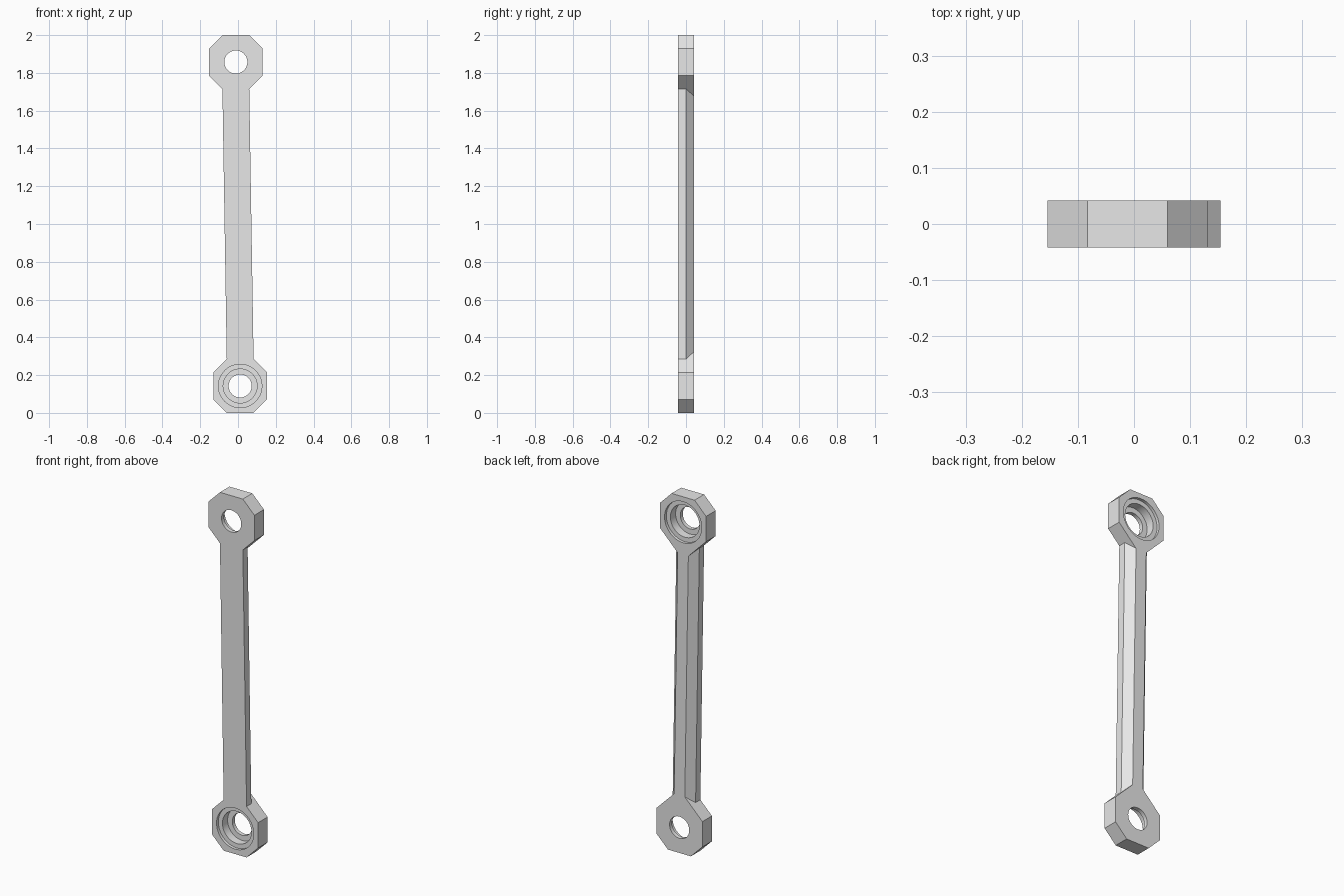
import bpy, bmesh, math

cube = bpy.data.objects.get("Cube")
if cube:
    bpy.data.objects.remove(cube, do_unlink=True)

HALF = 0.1425      # half size of an octagonal eye
FLAT = 0.071       # half length of an octagon side, also half the shaft width
RIDGE = 0.033      # half width of the narrow back of the shaft
THICK = 0.042      # half thickness
SHIFT = 0.0115     # sideways offset of each eye
EYE_Z = 1 - HALF   # eye distance from mid height

grey = bpy.data.materials.new("light grey")
grey.use_nodes = True
grey.diffuse_color = (0.8, 0.8, 0.8, 1)
grey.node_tree.nodes["Principled BSDF"].inputs["Base Color"].default_value = (0.8, 0.8, 0.8, 1)


def skin_loops(name, loops):
    """Closed solid through a list of matching point loops."""
    bm = bmesh.new()
    rings = [[bm.verts.new(p) for p in loop] for loop in loops]
    for a, b in zip(rings, rings[1:]):
        for i in range(len(a)):
            j = (i + 1) % len(a)
            bm.faces.new((a[i], a[j], b[j], b[i]))
    bm.faces.new(rings[0])
    bm.faces.new(rings[-1])
    bmesh.ops.recalc_face_normals(bm, faces=bm.faces)
    mesh = bpy.data.meshes.new(name)
    bm.to_mesh(mesh)
    bm.free()
    mesh.materials.append(grey)
    obj = bpy.data.objects.new(name, mesh)
    bpy.context.collection.objects.link(obj)
    return obj


def activate(obj):
    bpy.ops.object.select_all(action="DESELECT")
    obj.select_set(True)
    bpy.context.view_layer.objects.active = obj


def bore_cutter(x, z, side):
    """Stepped round cutter: through hole, deep seat and shallow rim."""
    profile = [(0.061, -0.06), (0.061, -0.02), (0.09, -0.02), (0.09, 0.026),
               (0.115, 0.026), (0.115, 0.06)]
    turns = [2 * math.pi * i / 48 for i in range(48)]
    return skin_loops("bore_cutter", [
        [(x + r * math.cos(t), side * y, z + r * math.sin(t)) for t in turns]
        for r, y in profile])


def make_eye(name, up, side):
    """Octagonal end with a pointed neck that meets the shaft."""
    x, z = -up * SHIFT, 1 + up * EYE_Z
    half = [(FLAT, HALF), (HALF, FLAT), (HALF, -FLAT), (FLAT, -HALF),
            (RIDGE, -HALF - FLAT + RIDGE)]
    outline = half + [(-px, pz) for px, pz in reversed(half)]
    eye = skin_loops(name, [[(x + px, y, z + up * pz) for px, pz in outline]
                            for y in (-THICK, THICK)])
    cutter = bore_cutter(x, z, side)
    cutter.hide_render = True
    mod = eye.modifiers.new("bore", "BOOLEAN")
    mod.operation = "DIFFERENCE"
    mod.solver = "EXACT"
    mod.object = cutter
    activate(eye)
    bpy.ops.object.modifier_apply(modifier=mod.name)
    bpy.data.objects.remove(cutter, do_unlink=True)
    activate(eye)
    bpy.ops.object.shade_smooth_by_angle(angle=math.radians(30))


# Eyes: the upper one is seated from the back, the lower one from the front
make_eye("upper_eye", 1, 1)
make_eye("lower_eye", -1, -1)

# Shaft: flat front, bevelled back, leaning slightly between the eyes
section = [(-FLAT, -THICK), (FLAT, -THICK), (FLAT, 0),
           (RIDGE, THICK), (-RIDGE, THICK), (-FLAT, 0)]
reach = EYE_Z - HALF
skin_loops("shaft", [[(x - up * SHIFT, y, 1 + up * reach) for x, y in section]
                     for up in (-1, 1)])
